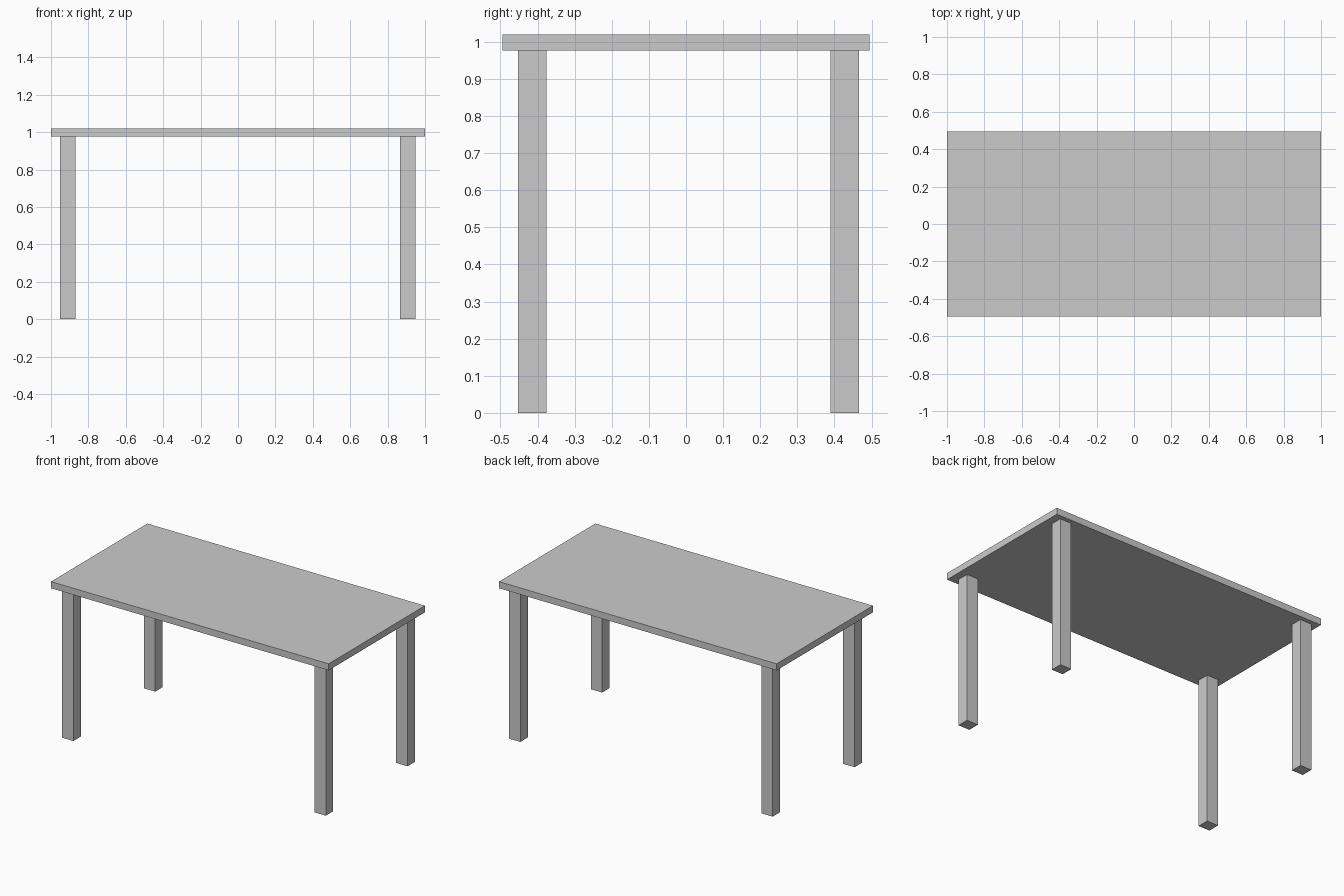
import bpy

if "Cube" in bpy.data.objects:
    bpy.data.objects.remove(bpy.data.objects["Cube"])


def box(name, x0, x1, y0, y1, z0, z1):
    """Add a box spanning the given limits."""
    bpy.ops.mesh.primitive_cube_add(
        size=1, location=((x0 + x1) / 2, (y0 + y1) / 2, (z0 + z1) / 2))
    ob = bpy.context.object
    ob.name = name
    ob.scale = (x1 - x0, y1 - y0, z1 - z0)
    bpy.ops.object.transform_apply(location=False, rotation=False, scale=True)
    return ob


TOP_Z, UNDER_Z = 1.019, 0.976
LEG_X, LEG_Y = 0.082, 0.077

# Table top
box("table_top", -1, 1, -0.495, 0.495, UNDER_Z, TOP_Z)

# Four square legs, set in from the corners
for side, x in (("left", -0.910), ("right", 0.908)):
    for end, y in (("front", -0.414), ("back", 0.428)):
        box(f"{end}_{side}_leg", x - LEG_X / 2, x + LEG_X / 2,
            y - LEG_Y / 2, y + LEG_Y / 2, 0, UNDER_Z)
